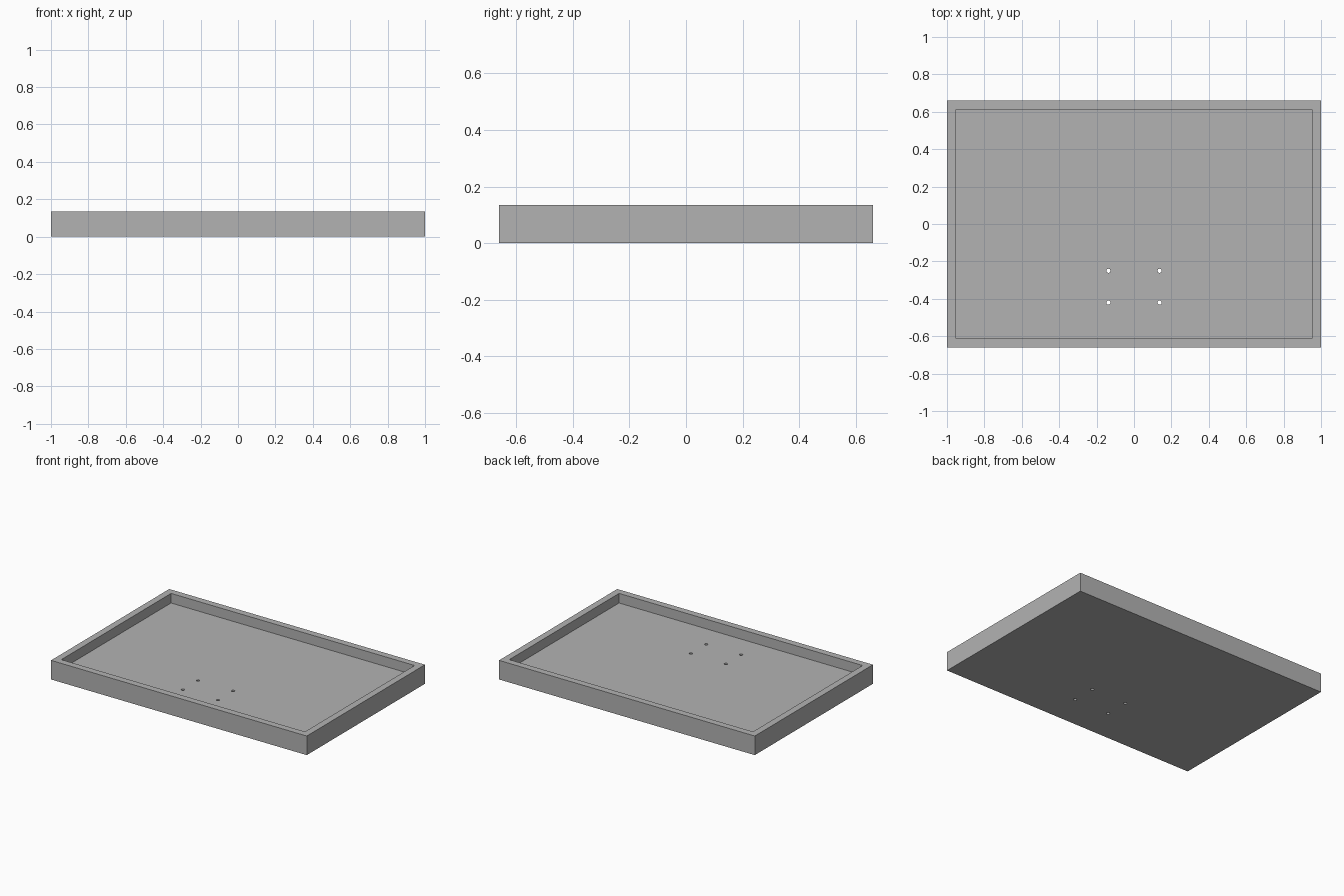
import bpy
import bmesh
from mathutils import Matrix

cube = bpy.data.objects.get("Cube")
if cube:
    bpy.data.objects.remove(cube, do_unlink=True)

LENGTH, WIDTH, HEIGHT = 2.0, 1.32, 0.135
WALL, FLOOR = 0.067, 0.067
HOLE_RADIUS, HOLE_X, HOLE_ROWS = 0.011, 0.137, (-0.25, -0.42)

grey = bpy.data.materials.new("plain grey")
grey.use_nodes = True
colour = (0.45, 0.45, 0.45, 1)
grey.diffuse_color = colour
grey.node_tree.nodes["Principled BSDF"].inputs["Base Color"].default_value = colour


def add_object(name, bm):
    mesh = bpy.data.meshes.new(name)
    bm.to_mesh(mesh)
    bm.free()
    mesh.materials.append(grey)
    obj = bpy.data.objects.new(name, mesh)
    bpy.context.collection.objects.link(obj)
    return obj


# Tray: a box whose top face is inset and pushed down to the floor
bm = bmesh.new()
bmesh.ops.create_cube(bm, size=1, matrix=Matrix.Translation((0, 0, HEIGHT / 2))
                      @ Matrix.Diagonal((LENGTH, WIDTH, HEIGHT, 1)))
top = max(bm.faces, key=lambda f: f.calc_center_median().z)
bmesh.ops.inset_region(bm, faces=[top], thickness=WALL)
inner = bmesh.ops.extrude_face_region(bm, geom=[top])
bmesh.ops.translate(bm, vec=(0, 0, FLOOR - HEIGHT),
                    verts=[v for v in inner["geom"] if isinstance(v, bmesh.types.BMVert)])
if top.is_valid:
    bmesh.ops.delete(bm, geom=[top], context='FACES_ONLY')
bmesh.ops.recalc_face_normals(bm, faces=bm.faces)
tray = add_object("tray", bm)

# Four screw holes drilled through the floor
bm = bmesh.new()
for x in (-HOLE_X, HOLE_X):
    for y in HOLE_ROWS:
        bmesh.ops.create_cone(bm, cap_ends=True, segments=24, radius1=HOLE_RADIUS,
                              radius2=HOLE_RADIUS, depth=HEIGHT * 2,
                              matrix=Matrix.Translation((x, y, FLOOR / 2)))
drill = add_object("hole_cutter", bm)
drill.hide_render = True
drill.hide_viewport = True
drill.display_type = 'WIRE'

holes = tray.modifiers.new("screw holes", 'BOOLEAN')
holes.operation = 'DIFFERENCE'
holes.solver = 'EXACT'
holes.object = drill

# Smooth hole walls, crisp box edges
bpy.ops.object.select_all(action='DESELECT')
tray.select_set(True)
bpy.context.view_layer.objects.active = tray
bpy.ops.object.shade_smooth_by_angle()
